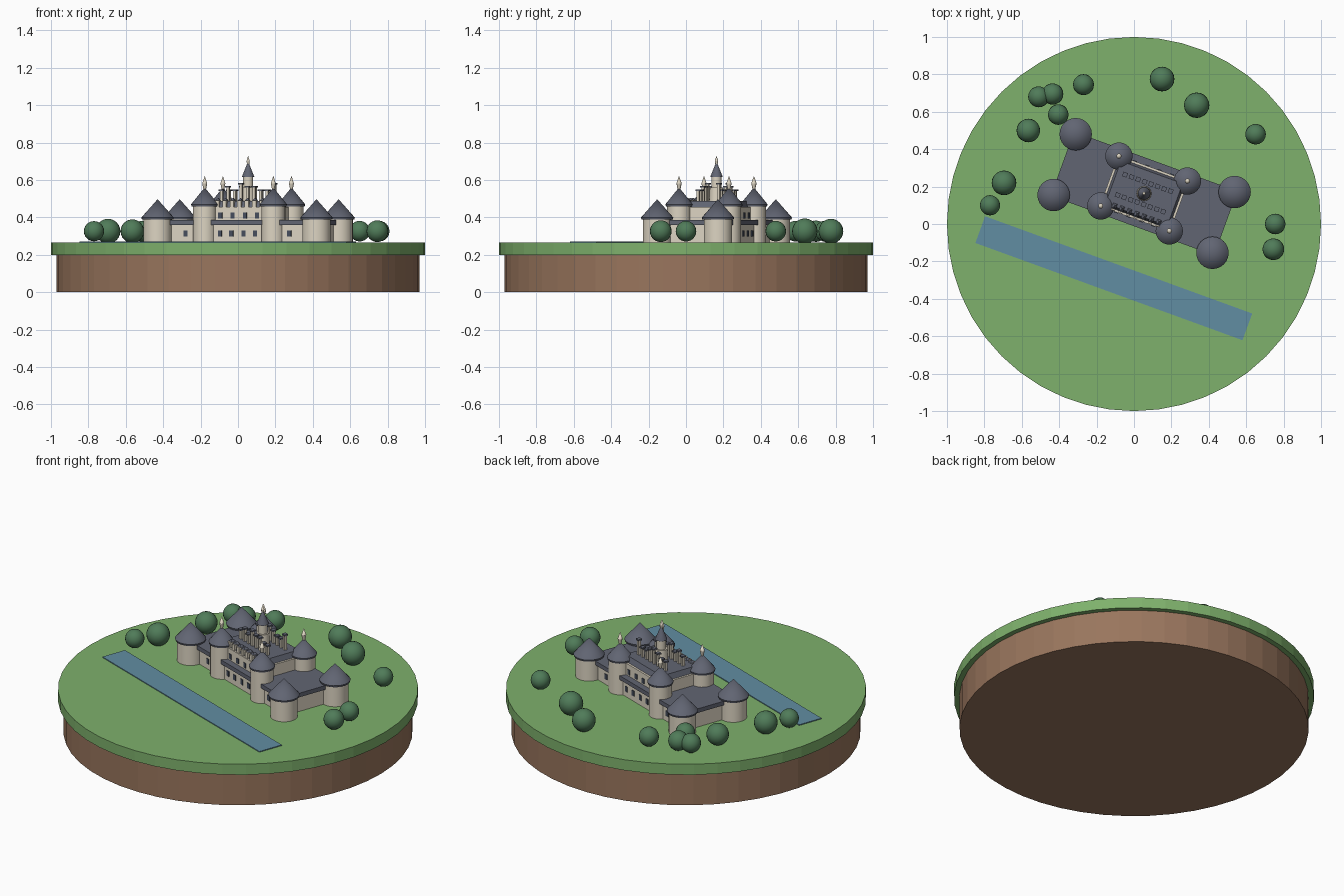
import bpy, math, random
from mathutils import Matrix, Vector

if "Cube" in bpy.data.objects:
    bpy.data.objects.remove(bpy.data.objects["Cube"])
random.seed(4)

GROUND = 0.265
CASTLE = Matrix.Translation((0.054, 0.163, 0)) @ Matrix.Rotation(math.radians(-20), 4, 'Z')


def material(name, r, g, b):
    m = bpy.data.materials.new(name)
    m.use_nodes = True
    m.diffuse_color = (r, g, b, 1)
    m.node_tree.nodes["Principled BSDF"].inputs["Base Color"].default_value = (r, g, b, 1)
    return m


GRASS = material("grass green", 0.21, 0.44, 0.15)
EARTH = material("earth brown", 0.32, 0.18, 0.11)
WATER = material("water blue", 0.12, 0.27, 0.36)
STONE = material("cream stone", 0.72, 0.66, 0.54)
SLATE = material("slate roof", 0.12, 0.13, 0.17)
GLASS = material("window dark", 0.06, 0.075, 0.11)
LEAF = material("leaf green", 0.08, 0.2, 0.1)


def finish(name, mat, smooth=False):
    ob = bpy.context.object
    ob.name = name
    ob.data.materials.append(mat)
    if smooth:
        bpy.ops.object.shade_smooth_by_angle(angle=math.radians(40))
    return ob


def cone(name, mat, x, y, z0, z1, r0, r1, sides=24, smooth=True):
    """Upright cylinder, cone or frustum between two heights."""
    bpy.ops.mesh.primitive_cone_add(vertices=sides, radius1=r0, radius2=r1, depth=z1 - z0,
                                    location=(x, y, (z0 + z1) / 2))
    return finish(name, mat, smooth)


def box(name, mat, x, y, z0, z1, sx, sy, taper=0):
    """Box in castle space; taper pulls the top edges inward."""
    bpy.ops.mesh.primitive_cube_add(size=1)
    ob = finish(name, mat)
    for v in ob.data.vertices:
        t = taper if v.co.z > 0 else 0
        v.co = Vector((v.co.x * (sx - 2 * t), v.co.y * (sy - 2 * t), v.co.z * (z1 - z0)))
    ob.matrix_world = CASTLE @ Matrix.Translation((x, y, (z0 + z1) / 2))
    return ob


def finial(name, x, y, z, height, r):
    """Teardrop ornament on a roof tip."""
    cone(name + "_base", STONE, x, y, z - 0.012, z + height * 0.35, r * 0.5, r, 10)
    cone(name + "_tip", STONE, x, y, z + height * 0.35, z + height, r, 0, 10)


def tower(name, lx, ly, r, eave, apex, top=None):
    x, y, _ = CASTLE @ Vector((lx, ly, 0))
    cone(name + "_body", STONE, x, y, GROUND - 0.005, eave, r, r)
    cone(name + "_eave", SLATE, x, y, eave - 0.005, eave + 0.006, r * 1.1, r * 1.14)
    cone(name + "_roof", SLATE, x, y, eave + 0.006, apex, r * 1.14, 0)
    if top:
        finial(name + "_finial", x, y, apex, top - apex, 0.014)


# Island
cone("earth_base", EARTH, 0, 0, 0, 0.2, 0.97, 0.97, 48, False)
cone("grass_disc", GRASS, 0, 0, 0.2, GROUND, 1, 1, 48, False)

# River strip, parallel to the castle front
river = box("river", WATER, 0, 0, 0, 0.01, 1.52, 0.152)
river.matrix_world = Matrix.Translation((-0.108, -0.29, GROUND)) @ Matrix.Rotation(math.radians(-20), 4, 'Z')

# Long low wing with flat slate roof
box("wing_walls", STONE, 0, 0, GROUND - 0.005, 0.36, 0.9, 0.33)
box("wing_roof", SLATE, 0, 0, 0.36, 0.385, 0.93, 0.365)

# Central keep with sloped slate roof behind a stone rim
box("keep_walls", STONE, 0, 0, 0.38, 0.455, 0.4, 0.29)
box("keep_roof", SLATE, 0, 0, 0.455, 0.487, 0.375, 0.265, 0.012)

# Corner towers
for sx, side in ((-1, "right"), (1, "left")):
    for sy, end in ((-1, "front"), (1, "back")):
        tower(f"outer_tower_{end}_{side}", sx * 0.452, sy * 0.173, 0.076, 0.393, 0.497)
        tower(f"keep_tower_{end}_{side}", sx * 0.195, sy * 0.142, 0.064, 0.464, 0.56, 0.622)

# Windows front and back
for sy, end in ((-1, "front"), (1, "back")):
    for lx in (-0.295, -0.1, -0.035, 0.035, 0.1, 0.295):
        box(f"wing_window_{end}", GLASS, lx, sy * 0.166, 0.298, 0.33, 0.022, 0.006)
    for i in range(4):
        box(f"keep_window_{end}", GLASS, -0.105 + 0.07 * i, sy * 0.146, 0.395, 0.425, 0.022, 0.006)

# Dormers along the front roof edge
for i in range(7):
    lx = -0.126 + 0.042 * i
    box("dormer", STONE, lx, -0.128, 0.452, 0.49, 0.022, 0.026)
    box("dormer_cap", SLATE, lx, -0.118, 0.49, 0.503, 0.024, 0.03, 0.011)

# Two rows of chimneys
for ly in (-0.056, 0.06):
    for i in range(8):
        lx = -0.13 + 0.037 * i
        top = random.choice((0.54, 0.56, 0.575))
        box("chimney", STONE, lx, ly, 0.48, top, 0.015, 0.015)
        box("chimney_cap", SLATE, lx, ly, top, top + 0.009, 0.025, 0.025)

# Central lantern spire
cx, cy, _ = CASTLE @ Vector((0, 0, 0))
cone("lantern_base", STONE, cx, cy, 0.48, 0.56, 0.04, 0.036, 16)
cone("lantern_body", STONE, cx, cy, 0.56, 0.615, 0.027, 0.027, 16)
cone("lantern_roof", SLATE, cx, cy, 0.615, 0.69, 0.034, 0.004, 16)
finial("lantern_finial", cx, cy, 0.685, 0.045, 0.009)

# Round trees
for x, y, r in ((-.51, .68, .056), (-.435, .695, .057), (-.27, .745, .056), (.15, .775, .066),
                (.335, .635, .068), (.65, .48, .055), (-.565, .5, .063), (-.405, .585, .055),
                (-.695, .22, .066), (-.77, .1, .054), (.755, 0, .055), (.745, -.135, .058)):
    bpy.ops.mesh.primitive_uv_sphere_add(segments=20, ring_count=12, radius=r, location=(x, y, 0.326))
    finish("tree", LEAF, True)
